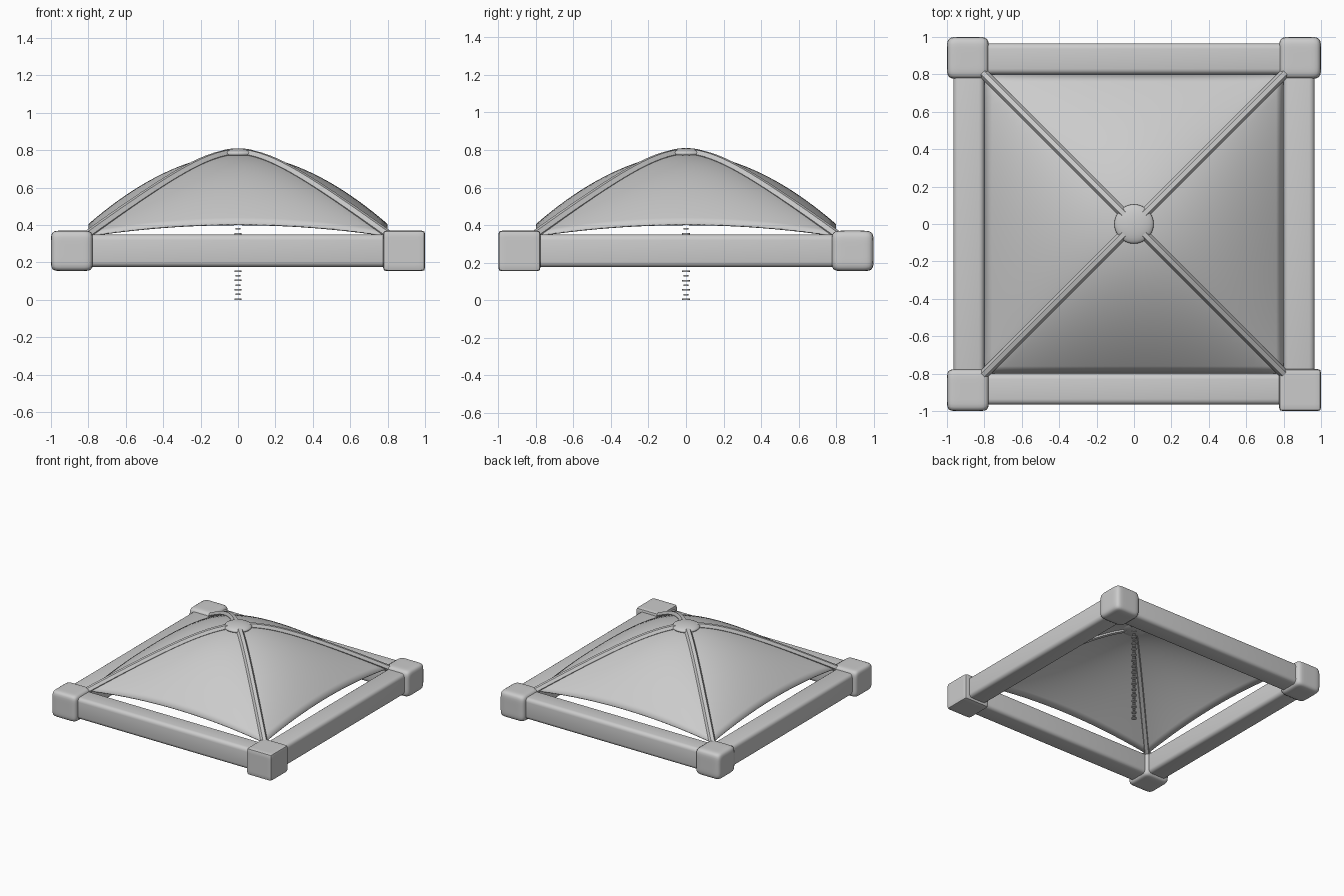
import bpy, bmesh, math
from mathutils import Matrix

if "Cube" in bpy.data.objects:
    bpy.data.objects.remove(bpy.data.objects["Cube"], do_unlink=True)

grey = bpy.data.materials.new("plain grey")
grey.use_nodes = True
grey.diffuse_color = (0.6, 0.6, 0.6, 1)
grey.node_tree.nodes["Principled BSDF"].inputs["Base Color"].default_value = (0.6, 0.6, 0.6, 1)

HALF = 0.8     # half width of the canopy
APEX = 0.78    # height of the canopy's peak


def finish(name, bm, smooth=None):
    mesh = bpy.data.meshes.new(name)
    bm.to_mesh(mesh)
    bm.free()
    obj = bpy.data.objects.new(name, mesh)
    bpy.context.collection.objects.link(obj)
    mesh.materials.append(grey)
    if smooth:
        bpy.ops.object.select_all(action="DESELECT")
        obj.select_set(True)
        bpy.context.view_layer.objects.active = obj
        bpy.ops.object.shade_smooth_by_angle(angle=math.radians(smooth))
    return obj


def rib_height(m):
    t = m / HALF
    return APEX - 0.435 * (math.sqrt(1 + 9 * t * t) - 1) / (math.sqrt(10) - 1)


def panel_height(m):
    return APEX - 0.375 * (m / HALF) ** 1.85


# Frame beams with soft edges
for name, dx, dy in (("front_beam", 0, -1), ("back_beam", 0, 1),
                     ("left_beam", 1, 0), ("right_beam", -1, 0)):
    bm = bmesh.new()
    bmesh.ops.create_cube(bm, size=1)
    size = (0.166, 1.76, 0.174) if dx else (1.76, 0.166, 0.174)
    bmesh.ops.scale(bm, vec=size, verts=bm.verts)
    bmesh.ops.translate(bm, vec=(dx * 0.883, dy * 0.883, 0.262), verts=bm.verts)
    bmesh.ops.bevel(bm, geom=bm.edges[:], offset=0.03, segments=4,
                    profile=0.5, affect="EDGES")
    finish(name, bm, 40)

# Bulging corner blocks; one is squarer than the rest
for name, sx, sy, power in (("front_left_block", 1, -1, 18), ("front_right_block", -1, -1, 8),
                            ("back_left_block", 1, 1, 7), ("back_right_block", -1, 1, 7)):
    bm = bmesh.new()
    bmesh.ops.create_cube(bm, size=2)
    bmesh.ops.subdivide_edges(bm, edges=bm.edges[:], cuts=11, use_grid_fill=True)
    for v in bm.verts:
        v.co /= sum(abs(c) ** power for c in v.co) ** (1 / power)
    bmesh.ops.scale(bm, vec=(0.112, 0.112, 0.108), verts=bm.verts)
    bmesh.ops.translate(bm, vec=(sx * 0.888, sy * 0.888, 0.262), verts=bm.verts)
    finish(name, bm, 50)

# Domed canopy: four bulging panels meeting on the diagonals
bm = bmesh.new()
bmesh.ops.create_grid(bm, x_segments=40, y_segments=40, size=HALF)
for v in bm.verts:
    big = max(abs(v.co.x), abs(v.co.y))
    small = min(abs(v.co.x), abs(v.co.y))
    s = small / big if big > 1e-6 else 0
    v.co.z = panel_height(big) + (rib_height(big) - panel_height(big)) * s * s
canopy = finish("canopy", bm, 40)
shell = canopy.modifiers.new("thickness", "SOLIDIFY")
shell.thickness = 0.008
shell.offset = -1

# Faceted ribs along the diagonals
for name, sx, sy in (("front_left_rib", 1, -1), ("front_right_rib", -1, -1),
                     ("back_left_rib", 1, 1), ("back_right_rib", -1, 1)):
    curve = bpy.data.curves.new(name, "CURVE")
    curve.dimensions = "3D"
    curve.bevel_depth = 0.026
    curve.bevel_resolution = 1
    curve.use_fill_caps = True
    path = curve.splines.new("POLY")
    path.use_smooth = False
    path.points.add(20)
    for i, p in enumerate(path.points):
        m = 0.04 + (HALF - 0.03) * i / 20
        p.co = (sx * m, sy * m, rib_height(m) + 0.003, 1)
    curve.materials.append(grey)
    rib = bpy.data.objects.new(name, curve)
    bpy.context.collection.objects.link(rib)
    bpy.ops.object.select_all(action="DESELECT")
    rib.select_set(True)
    bpy.context.view_layer.objects.active = rib
    bpy.ops.object.convert(target="MESH")

# Flattened hub at the peak
bm = bmesh.new()
bmesh.ops.create_uvsphere(bm, u_segments=32, v_segments=16, radius=1)
bmesh.ops.scale(bm, vec=(0.105, 0.105, 0.028), verts=bm.verts)
bmesh.ops.translate(bm, vec=(0, 0, 0.782), verts=bm.verts)
finish("hub", bm, 60)

# Hanging chain of small discs, alternately wide and narrow
bm = bmesh.new()
for i in range(31):
    radius = 0.013 if i % 2 else 0.02
    bmesh.ops.create_cone(bm, cap_ends=True, segments=12, radius1=radius, radius2=radius,
                          depth=0.008, matrix=Matrix.Translation((0, 0, 0.004 + 0.025 * i)))
finish("hanging_chain", bm, 40)
